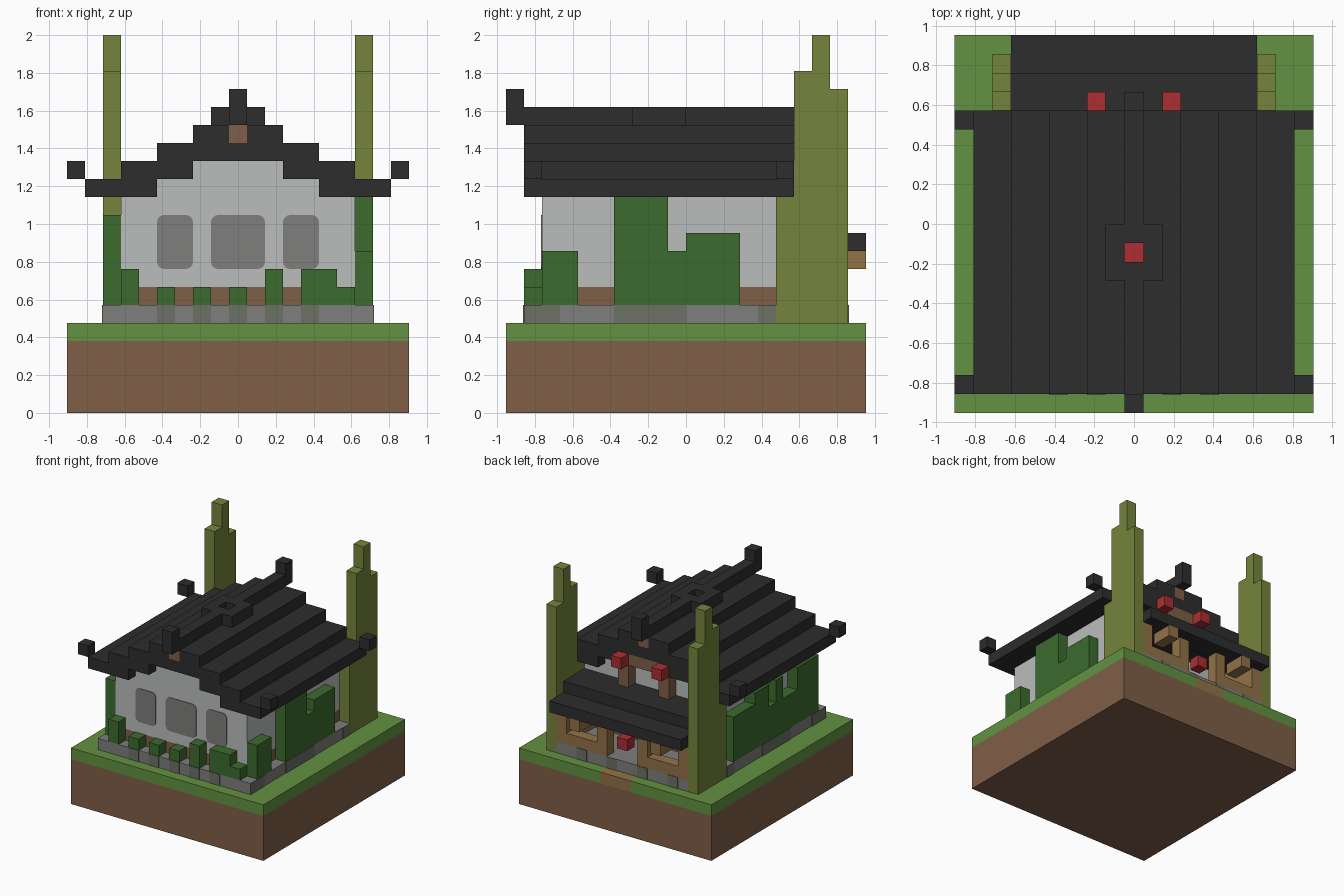
import bpy, bmesh
from mathutils import Vector

U = 2 / 21  # size of one building block

cube = bpy.data.objects.get("Cube")
if cube:
    bpy.data.objects.remove(cube)


def material(name, rgb):
    lin = [((c / 255 + 0.055) / 1.055) ** 2.4 for c in rgb] + [1]
    m = bpy.data.materials.new(name)
    m.use_nodes = True
    m.diffuse_color = lin
    m.node_tree.nodes["Principled BSDF"].inputs["Base Color"].default_value = lin
    return m


earth = material("earth brown", (127, 94, 71))
grass = material("grass green", (98, 146, 65))
stone = material("stone grey", (126, 127, 125))
moss = material("mossy stone", (108, 113, 101))
plaster = material("pale plaster", (187, 190, 189))
slate = material("roof slate", (45, 45, 45))
timber = material("tan timber", (147, 114, 72))
bamboo = material("olive bamboo", (117, 132, 59))
leaf = material("dark leaf", (60, 107, 46))
red = material("lantern red", (172, 46, 49))


def blocks(name, mat, boxes, mirror=False):
    """One object from boxes (x0, x1, y0, y1, z0, z1) in block units."""
    bm = bmesh.new()
    for x0, x1, y0, y1, z0, z1 in boxes:
        spans = [(x0, x1), (-x1, -x0)] if mirror else [(x0, x1)]
        for a, b in spans:
            verts = bmesh.ops.create_cube(bm, size=1)["verts"]
            size = Vector((b - a, y1 - y0, z1 - z0))
            mid = Vector((a + b, y0 + y1, z0 + z1)) / 2
            for v in verts:
                v.co = Vector(p * s + c for p, s, c in zip(v.co, size, mid)) * U
    mesh = bpy.data.meshes.new(name)
    bm.to_mesh(mesh)
    bm.free()
    mesh.materials.append(mat)
    obj = bpy.data.objects.new(name, mesh)
    bpy.context.collection.objects.link(obj)
    return obj


# Ground with a path at the back
blocks("earth_slab", earth, [(-9.5, 9.5, -10, 10, 0, 4)])
blocks("grass_layer", grass, [(-9.5, 9.5, -10, 9, 4, 5)])
blocks("grass_back", grass, [(1.5, 9.5, 9, 10, 4, 5)], True)
blocks("back_path", timber, [(-1.5, 1.5, 9, 10, 4, 5)])

# Stone plinth with mossy stones as thin plates
blocks("plinth", stone, [(-7.5, 7.5, -9, 5, 5, 6), (-6.5, 6.5, 5, 9, 5, 6)])
T = 0.05
blocks("moss_front", moss, [(x - .5, x + .5, -9 - T, -9, 5, 6) for x in (-4, -2, 0, 2, 4)])
blocks("moss_sides", moss, [(7.5, 7.5 + T, a, b, 5, 6) for a, b in ((-9, -7), (-4, 0), (4, 5))], True)
blocks("moss_back", moss, [(x - .5, x + .5, 9, 9 + T, 5, 6) for x in (-5, -2, 1, 4)])

# House walls: timber course, plaster sides, stepped gables
blocks("base_course_sides", earth, [(5.5, 6.5, -8, 5, 6, 7)], True)
blocks("base_course_ends", earth, [(-5.5, 5.5, y, y + 1, 6, 7) for y in (-8, 4)])
blocks("side_walls", plaster, [(5.5, 6.5, -7, 4, 7, 12)], True)
for name, y in (("front_wall", -8), ("back_wall", 4)):
    blocks(name, plaster, [(-w, w, y, y + 1, lo, hi)
                           for w, lo, hi in ((6.5, 7, 12), (4.5, 12, 13), (2.5, 13, 14))])

# Front windows with rounded corners
for name, x, w in (("left_window", 3.5, 2), ("middle_window", 0, 3), ("right_window", -3.5, 2)):
    pane = blocks(name, stone, [(x - w / 2, x + w / 2, -8 - T, -8, 8, 11)])
    bm = bmesh.new()
    bm.from_mesh(pane.data)
    corners = [e for e in bm.edges
               if abs((e.verts[0].co - e.verts[1].co).y) > 1e-4]
    bmesh.ops.bevel(bm, geom=corners, offset=0.4 * U, segments=4, profile=0.5, affect='EDGES')
    bm.to_mesh(pane.data)
    bm.free()

# Stepped roof, open around the smoke hole
F, B = -9, 6
blocks("roof_steps", slate, [(x, x + 4, F, B, z, z + 1)
                             for x, z in ((4.5, 12), (2.5, 13), (.5, 14))]
       + [(.5, 2.5, F, B, 15, 16)], True)
halves = ((F, -2), (-1, B))
blocks("roof_core", slate, [(-.5, .5, a, b, 14, 15) for a, b in halves])
blocks("ridge_beam", earth, [(-.5, .5, a, b, 15, 16) for a, b in halves])
blocks("ridge", slate, [(-.5, .5, a, b, 16, 17) for a, b in halves])
blocks("smoke_vent", slate, [(.5, 1.5, -3, 0, 16, 17)], True)
blocks("ridge_ends", slate, [(-.5, .5, y, y + 1, 16, 18) for y in (F - 1, B)])
blocks("eave_corners", slate, [(8.5, 9.5, y, y + 1, 13, 14) for y in (F, B - 1)], True)
blocks("hearth", red, [(-.5, .5, -2, -1, 6, 7)])

# Back gable frame and hanging lanterns
blocks("gable_beam", earth, [(-2.5, 2.5, 5, 6, 13, 14)])
blocks("gable_posts", earth, [(1.5, 2.5, 5, 6, 11, 13)], True)
blocks("gable_lanterns", red, [(1.5, 2.5, 6, 7, 13, 14)], True)

# Back porch
blocks("porch_roof", slate, [(-6.5, 6.5, 8, 10, 9, 10), (-6.5, 6.5, 5, 8, 10, 11)])
blocks("porch_posts", timber, [(x, x + 1, 8, 9, 6, 9) for x in (1.5, 5.5)], True)
blocks("porch_sills", timber, [(2.5, 5.5, 8, 9, 6, 7)], True)
blocks("porch_brackets", timber, [(3.5, 4.5, 8, 10, 8, 9)], True)
blocks("porch_sides", timber, [(5.5, 6.5, 5, 8, 6, 10)], True)
blocks("door_lantern", red, [(-.5, .5, 8, 9, 7, 8)])

# Tall bamboo at the back corners
blocks("bamboo", bamboo, [(6.5, 7.5, y, y + 1, 5, top)
                          for y, top in zip(range(5, 9), (12, 19, 21, 18))], True)

# Hedges
blocks("front_hedge", leaf, [(x - .5, x + .5, -9, -8, 6, top) for x, top in
                             ((-6, 8), (-4, 7), (-2, 7), (0, 7), (2, 8), (4, 8), (5, 8), (6, 7))])
blocks("left_hedge", leaf, [(6.5, 7.5, a, b, 6, top) for a, b, top in
                            ((-8, -6, 9), (-4, -1, 12), (-1, 0, 9), (0, 3, 10))])
blocks("right_hedge", leaf, [(-7.5, -6.5, a, b, 6, top) for a, b, top in
                             ((-8, -5, 11), (-5, -3, 9), (-3, -2, 11), (-2, -1, 9), (-1, 1, 11), (1, 4, 10))])
